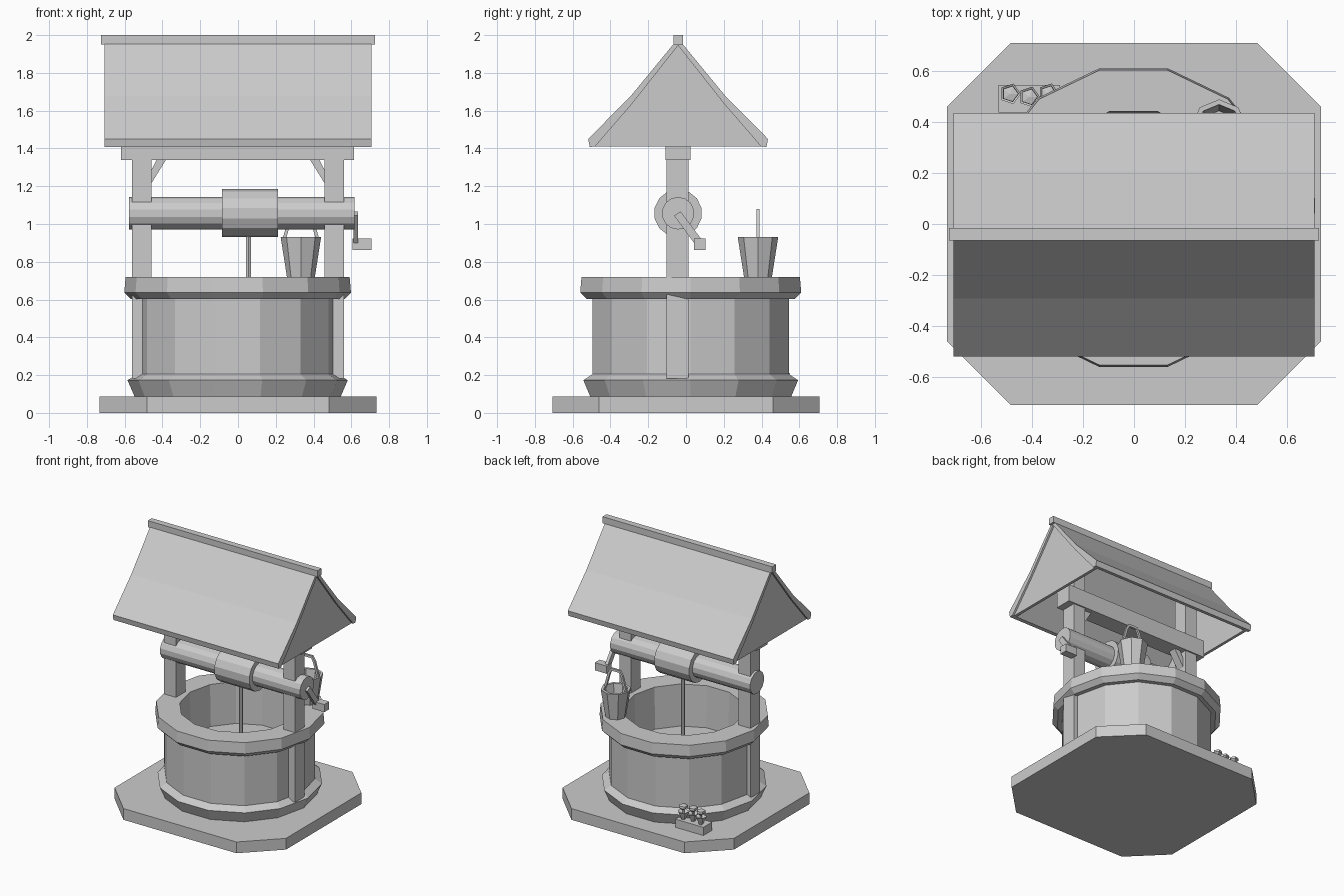
import bpy, bmesh, math
from mathutils import Matrix, Vector

cube = bpy.data.objects.get("Cube")
if cube:
    bpy.data.objects.remove(cube, do_unlink=True)

grey = bpy.data.materials.new("plain_grey")
grey.use_nodes = True
shade = (0.6, 0.6, 0.6, 1)
grey.diffuse_color = shade
grey.node_tree.nodes["Principled BSDF"].inputs["Base Color"].default_value = shade

MID = -0.042    # y of the roof, posts and winding log
WELL = 0.025    # y of the round wall
AXLE = 1.057    # height of the winding log


def finish(name, bm):
    bmesh.ops.remove_doubles(bm, verts=bm.verts, dist=0.0005)
    bmesh.ops.recalc_face_normals(bm, faces=bm.faces)
    mesh = bpy.data.meshes.new(name)
    bm.to_mesh(mesh)
    bm.free()
    mesh.materials.append(grey)
    obj = bpy.data.objects.new(name, mesh)
    bpy.context.collection.objects.link(obj)
    return obj


def prism(name, outline, axis, lo, hi):
    """Extrude a flat outline along one axis."""
    bm = bmesh.new()
    place = {"X": lambda p: (lo, p[0], p[1]),
             "Y": lambda p: (p[0], lo, p[1]),
             "Z": lambda p: (p[0], p[1], lo)}[axis]
    face = bm.faces.new([bm.verts.new(place(p)) for p in outline])
    out = bmesh.ops.extrude_face_region(bm, geom=[face])
    step = Vector([(hi - lo) * (axis == a) for a in "XYZ"])
    moved = [v for v in out["geom"] if isinstance(v, bmesh.types.BMVert)]
    bmesh.ops.translate(bm, verts=moved, vec=step)
    return finish(name, bm)


def box(name, x, y, z):
    rect = [(x[0], y[0]), (x[1], y[0]), (x[1], y[1]), (x[0], y[1])]
    return prism(name, rect, "Z", z[0], z[1])


def lathe(name, profile, sides, cx, cy):
    """Turn a (radius, height) profile around a vertical axis."""
    bm = bmesh.new()
    verts = [bm.verts.new((r, 0, z)) for r, z in profile]
    edges = [bm.edges.new(pair) for pair in zip(verts, verts[1:])]
    bmesh.ops.spin(bm, geom=verts + edges, cent=(0, 0, 0), axis=(0, 0, 1),
                   angle=math.tau, steps=sides, use_duplicate=False)
    bmesh.ops.translate(bm, verts=bm.verts, vec=(cx, cy, 0))
    return finish(name, bm)


def rod(name, radius, sides, start, end):
    a, b = Vector(start), Vector(end)
    turn = (b - a).to_track_quat("Z", "Y").to_matrix().to_4x4()
    bm = bmesh.new()
    bmesh.ops.create_cone(bm, cap_ends=True, segments=sides, radius1=radius,
                          radius2=radius, depth=(b - a).length,
                          matrix=Matrix.Translation((a + b) / 2) @ turn)
    return finish(name, bm)


# Ground slab with cut corners
corner = [(0.732, 0.46), (0.483, 0.708)]
slab = corner + [(-x, y) for x, y in reversed(corner)]
slab += [(-x, -y) for x, y in slab]
prism("ground_slab", slab, "Z", 0, 0.087)

# Round wall with footing, lip, tapering shaft and inner floor
lathe("well_wall", [(0, 0.085), (0.545, 0.085), (0.583, 0.173), (0.533, 0.205),
                    (0.533, 0.602), (0.565, 0.602), (0.6, 0.637), (0.593, 0.72),
                    (0.426, 0.72), (0.415, 0.4), (0, 0.4)], 14, -0.002, WELL)

# Posts up to the rafters, and braces, on both sides
for side, s in (("left", 1), ("right", -1)):
    box(side + "_post", (s * 0.459, s * 0.56), (MID - 0.06, MID + 0.056), (0.182, 1.85))
    brace = [(0.462, 1.21), (0.378, 1.345), (0.428, 1.345), (0.462, 1.28)]
    prism(side + "_brace", [(s * x, z) for x, z in brace], "Y", MID - 0.03, MID + 0.03)

box("top_beam", (-0.62, 0.615), (MID - 0.066, MID + 0.066), (1.338, 1.47))

# Roof slopes with a slight kink
slope = [(0, 1.982), (0.25, 1.678), (0.476, 1.45), (0.468, 1.408),
         (0.44, 1.41), (0.245, 1.635), (0, 1.945)]
for side, s in (("back", 1), ("front", -1)):
    prism(side + "_roof", [(MID + s * y, z) for y, z in slope], "X", -0.707, 0.706)

# Gable panels under the slopes
half = [(0, 1.95), (0.248, 1.64), (0.445, 1.41)]
gable = [(MID + y, z) for y, z in half]
gable += [(MID - y, z) for y, z in half[:0:-1]]
for side, s in (("left", 1), ("right", -1)):
    prism(side + "_gable", gable, "X", s * 0.67, s * 0.692)

box("ridge_cap", (-0.725, 0.724), (-0.065, -0.016), (1.95, 2.0))

# Winding log, drum and rope
rod("winding_log", 0.086, 14, (-0.578, MID, AXLE), (0.618, MID, AXLE))
rod("winding_drum", 0.127, 14, (-0.085, MID, AXLE), (0.213, MID, AXLE))
rod("rope", 0.015, 6, (0.055, MID, 0.395), (0.055, MID, 1.0))

# Crank arm and grip
arm = [(-0.063, 1.045), (-0.028, 1.066), (0.092, 0.905), (0.057, 0.88)]
prism("crank_arm", arm, "X", 0.612, 0.636)
box("crank_grip", (0.606, 0.708), (0.042, 0.102), (0.863, 0.922))

# Bucket and its handle standing on the lip
BX, BY = 0.333, 0.381
lathe("bucket", [(0, 0.72), (0.074, 0.72), (0.107, 0.93), (0.087, 0.93),
                 (0.062, 0.75), (0, 0.75)], 8, BX, BY)
outer = [(0.1, 0.91), (0.062, 1.045), (0.038, 1.08)]
inner = [(0.082, 0.91), (0.046, 1.035), (0.03, 1.062)]
arch = outer + [(-x, z) for x, z in reversed(outer)]
arch += [(-x, z) for x, z in inner] + inner[::-1]
prism("bucket_handle", [(BX + x, z) for x, z in arch], "Y", BY - 0.008, BY + 0.008)

# Planter with three leafy flowers
box("planter", (-0.53, -0.29), (0.437, 0.545), (0.085, 0.15))
for i, x in enumerate((-0.485, -0.41, -0.335)):
    y = 0.51 - 0.012 * (i % 2)
    lathe(f"flower_leaves_{i}", [(0, 0.14), (0.012, 0.145), (0.042, 0.21), (0, 0.19)], 5, x, y)
    lathe(f"flower_stem_{i}", [(0.008, 0.17), (0.008, 0.235)], 5, x, y)
    lathe(f"flower_head_{i}", [(0, 0.215), (0.034, 0.24), (0.032, 0.256), (0, 0.262)], 5, x, y)
